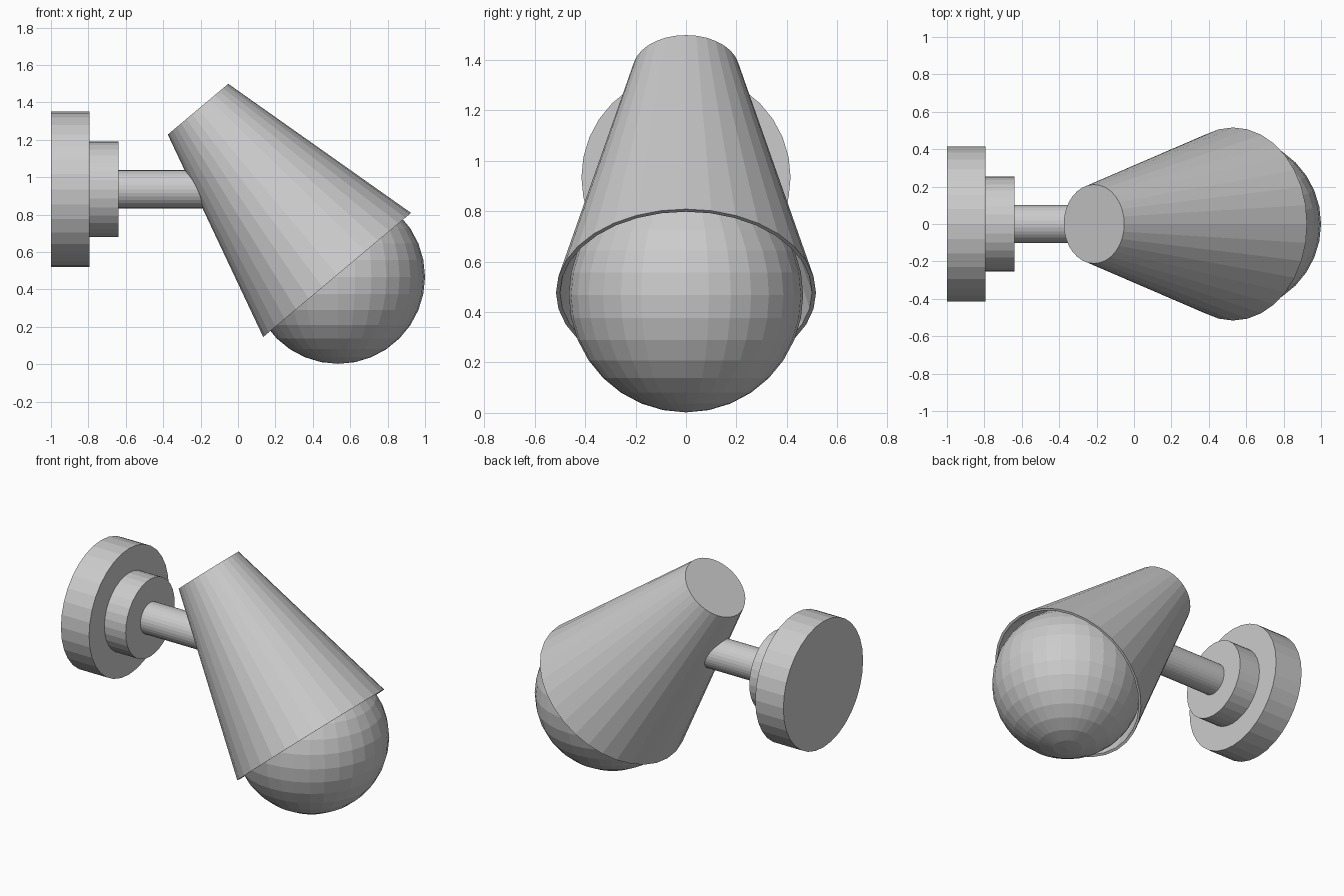
import bpy, bmesh, math
from mathutils import Matrix, Vector

if "Cube" in bpy.data.objects:
    bpy.data.objects.remove(bpy.data.objects["Cube"])

SEGMENTS = 32


def lathe(name, profile, origin, angle):
    """Revolve (radius, height) points about z, then tilt about y and place."""
    bm = bmesh.new()
    rings = []
    for r, h in profile:
        if r == 0:
            continue
        rings.append([bm.verts.new((r * math.cos(2 * math.pi * i / SEGMENTS),
                                    r * math.sin(2 * math.pi * i / SEGMENTS), h))
                      for i in range(SEGMENTS)])
    for a, b in zip(rings, rings[1:]):
        for i in range(SEGMENTS):
            j = (i + 1) % SEGMENTS
            bm.faces.new((a[i], a[j], b[j], b[i]))
    bm.faces.new(rings[0])
    bm.faces.new(rings[-1])
    bmesh.ops.recalc_face_normals(bm, faces=bm.faces)
    bm.transform(Matrix.Rotation(angle, 4, 'Y'))
    mesh = bpy.data.meshes.new(name)
    bm.to_mesh(mesh)
    bm.free()
    obj = bpy.data.objects.new(name, mesh)
    obj.location = origin
    bpy.context.collection.objects.link(obj)
    return obj


def rod(name, radius, x0, x1, z=0.935):
    return lathe(name, [(radius, 0), (radius, x1 - x0)], (x0, 0, z), math.pi / 2)


# Wall mount and arm
rod("wall_plate", 0.415, -1.0, -0.795)
rod("mount_collar", 0.255, -0.795, -0.64)
rod("arm", 0.102, -0.64, -0.13)

# Hollow tapered shade, tilted so its open end faces down and outward
rim = Vector((0.53, 0, 0.477))
lathe("shade", [(0.211, 1.157), (0.516, 0), (0.5, 0), (0.199, 1.142)],
      rim, math.radians(-40))

# Globe bulb
bpy.ops.mesh.primitive_uv_sphere_add(segments=32, ring_count=16, radius=0.465,
                                     location=(0.535, 0, 0.467))
bpy.context.object.name = "bulb"
